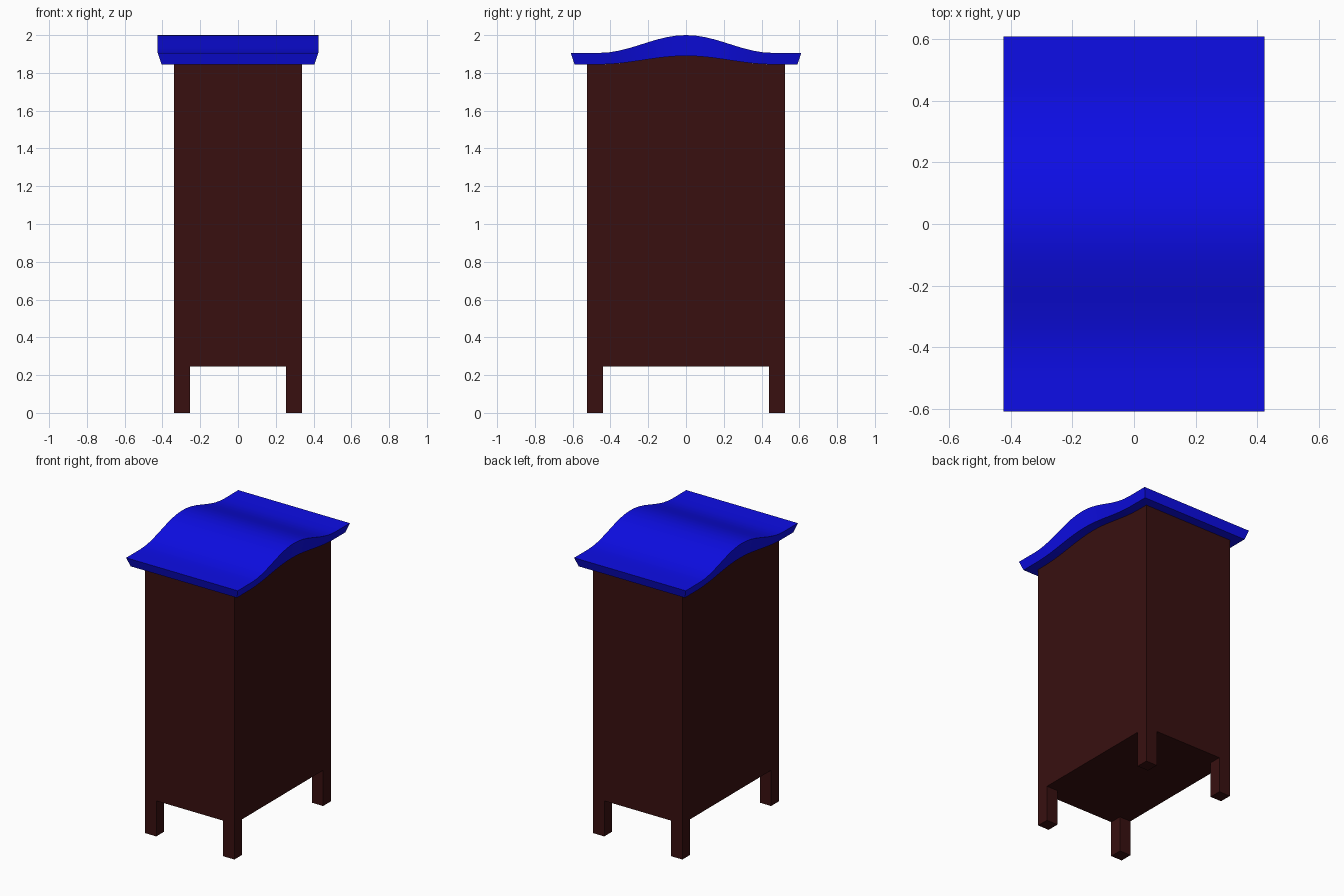
import bpy
import bmesh
from math import cos, pi, radians

cube = bpy.data.objects.get("Cube")
if cube:
    bpy.data.objects.remove(cube, do_unlink=True)

BODY_X, BODY_Y, FLOOR_Z = 0.34, 0.525, 0.245
LEG = 0.085
SEGMENTS = 24


def make_material(name, colour):
    mat = bpy.data.materials.new(name)
    mat.use_nodes = True
    mat.diffuse_color = colour
    mat.node_tree.nodes["Principled BSDF"].inputs["Base Color"].default_value = colour
    return mat


def wave(y, low, rise, half_width=0.46):
    """Height of a smooth central hump with flat eaves."""
    t = min(abs(y) / half_width, 1)
    return low + rise * (1 + cos(pi * t)) / 2


def underside(y):
    return wave(y, 1.845, 0.045)


def roof_top(y):
    return wave(y, 1.906, 0.094)


def loft(name, mat, bottom, top, low, high):
    """Closed solid between two height functions, each with its own (x, y) half size."""
    bm = bmesh.new()
    rings = []
    for i in range(SEGMENTS + 1):
        t = 2 * i / SEGMENTS - 1
        yb, yt = t * bottom[1], t * top[1]
        corners = [(-bottom[0], yb, low(yb)), (bottom[0], yb, low(yb)),
                   (top[0], yt, high(yt)), (-top[0], yt, high(yt))]
        rings.append([bm.verts.new(c) for c in corners])
    for a, b in zip(rings, rings[1:]):
        for k in range(4):
            n = (k + 1) % 4
            bm.faces.new((a[k], a[n], b[n], b[k]))
    bm.faces.new(rings[0])
    bm.faces.new(rings[-1])
    bmesh.ops.recalc_face_normals(bm, faces=bm.faces)
    return finish(name, mat, bm)


def finish(name, mat, bm):
    mesh = bpy.data.meshes.new(name)
    bm.to_mesh(mesh)
    bm.free()
    mesh.materials.append(mat)
    obj = bpy.data.objects.new(name, mesh)
    bpy.context.collection.objects.link(obj)
    return obj


wood = make_material("dark red brown", (0.04, 0.005, 0.005, 1))
blue = make_material("roof blue", (0.004, 0.004, 0.8, 1))

# Cabinet body, its top following the curve of the roof
loft("cabinet_body", wood, (BODY_X, BODY_Y), (BODY_X, BODY_Y),
     lambda y: FLOOR_Z, underside)

# Curved roof with flared eaves
roof = loft("roof", blue, (0.405, 0.59), (0.425, 0.61), underside, roof_top)
bpy.ops.object.select_all(action="DESELECT")
roof.select_set(True)
bpy.context.view_layer.objects.active = roof
bpy.ops.object.shade_smooth_by_angle(angle=radians(30))

# Four square legs flush with the body corners
for end, sy in (("front", -1), ("back", 1)):
    for side, sx in (("left", 1), ("right", -1)):
        bm = bmesh.new()
        bmesh.ops.create_cube(bm, size=1)
        bmesh.ops.scale(bm, vec=(LEG, LEG, FLOOR_Z), verts=bm.verts)
        offset = (sx * (BODY_X - LEG / 2), sy * (BODY_Y - LEG / 2), FLOOR_Z / 2)
        bmesh.ops.translate(bm, vec=offset, verts=bm.verts)
        finish(f"{end}_{side}_leg", wood, bm)
